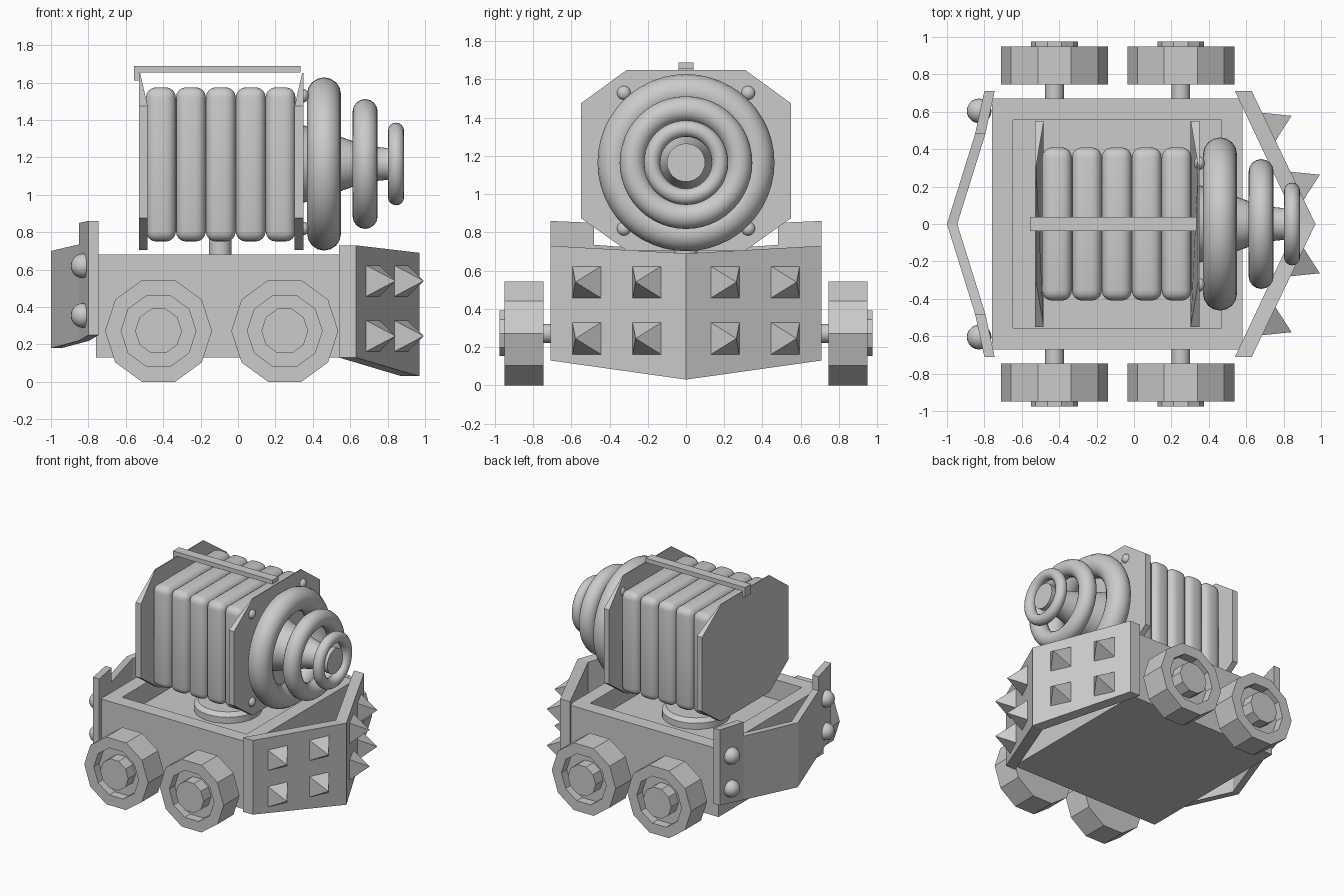
import bpy, bmesh
from math import pi, cos, sin
from mathutils import Matrix, Vector

if "Cube" in bpy.data.objects:
    bpy.data.objects.remove(bpy.data.objects["Cube"])


def finish(name, bm, loc=(0, 0, 0), rot=(0, 0, 0), smooth=False):
    bmesh.ops.recalc_face_normals(bm, faces=bm.faces)
    me = bpy.data.meshes.new(name)
    bm.to_mesh(me)
    bm.free()
    ob = bpy.data.objects.new(name, me)
    bpy.context.collection.objects.link(ob)
    ob.location, ob.rotation_euler = loc, rot
    if smooth:
        bpy.ops.object.select_all(action='DESELECT')
        ob.select_set(True)
        bpy.context.view_layer.objects.active = ob
        bpy.ops.object.shade_smooth_by_angle(angle=0.7)
    return ob


def box_bm(lo, hi):
    bm = bmesh.new()
    lo, hi = Vector(lo), Vector(hi)
    bmesh.ops.create_cube(bm, size=1, matrix=Matrix.Translation((lo + hi) / 2)
                          @ Matrix.Diagonal((*(hi - lo), 1)))
    return bm


def lathe(name, profile, n, loc, rot=(0, 0, 0), smooth=True, closed=False):
    """Revolve (radius, height) points around local z."""
    bm = bmesh.new()
    rings = []
    for r, h in profile:
        count = n if r > 0 else 1
        rings.append([bm.verts.new((r * cos(2 * pi * i / n), r * sin(2 * pi * i / n), h))
                      for i in range(count)])
    pairs = list(zip(rings, rings[1:])) + ([(rings[-1], rings[0])] if closed else [])
    for a, b in pairs:
        for i in range(n):
            j = (i + 1) % n
            quad = [a[i % len(a)], a[j % len(a)], b[j % len(b)], b[i % len(b)]]
            bm.faces.new(list(dict.fromkeys(quad)))
    return finish(name, bm, loc, rot, smooth)


def wall(name, cols):
    """Strip of wall through columns (outer x, inner x, y, bottom z, top z)."""
    bm = bmesh.new()
    loops = [[bm.verts.new(p) for p in ((xo, y, zb), (xo, y, zt), (xi, y, zt), (xi, y, zb))]
             for xo, xi, y, zb, zt in cols]
    for a, b in zip(loops, loops[1:]):
        for i in range(4):
            j = (i + 1) % 4
            bm.faces.new((a[i], a[j], b[j], b[i]))
    bm.faces.new(loops[0])
    bm.faces.new(loops[-1])
    return finish(name, bm)


AX = (0, pi / 2, 0)  # local z -> +x

# Chassis tub with recessed top
bm = box_bm((-0.76, -0.67, 0.13), (0.58, 0.67, 0.68))
top = [max(bm.faces, key=lambda f: f.calc_center_median().z)]
bmesh.ops.inset_region(bm, faces=top, thickness=0.16)
bmesh.ops.inset_region(bm, faces=top, thickness=0, depth=-0.16)
finish("chassis", bm)

# Turntable and post
lathe("turntable", [(0, 0), (0.25, 0), (0.25, 0.05), (0.22, 0.08), (0, 0.08)], 32, (-0.09, 0, 0.52))
lathe("post", [(0, 0), (0.06, 0), (0.06, 0.25), (0, 0.25)], 24, (-0.095, 0, 0.55))

# Wheels and axles
wheel = [(0, 0.745), (0.286, 0.745), (0.286, 0.95), (0.2, 0.95), (0.2, 0.88),
         (0.125, 0.88), (0.125, 0.975), (0, 0.975)]
for x, end in ((-0.425, "rear"), (0.25, "front")):
    lathe(end + "_axle", [(0, -0.76), (0.05, -0.76), (0.05, 0.76), (0, 0.76)], 16,
          (x, 0, 0.272), (pi / 2, 0, 0))
    for s, side in ((1, "left"), (-1, "right")):
        lathe(f"{end}_wheel_{side}", wheel, 10, (x, 0, 0.272), (-s * pi / 2, 0, 0), smooth=False)

# Front V-shaped ram plate
wall("ram_plate", [(0.63, 0.54, -0.71, 0.13, 0.73), (0.97, 0.875, 0, 0.03, 0.69),
                   (0.63, 0.54, 0.71, 0.13, 0.73)])

# Pyramid spikes on the ram
for s in (1, -1):
    normal = Vector((0.902, s * 0.432, 0))
    for y in (0.205, 0.52):
        for z in (0.54, 0.245):
            base = Vector((0.63 + (0.71 - y) * 0.479, s * y, z))
            bm = bmesh.new()
            bmesh.ops.create_cone(bm, cap_ends=True, segments=4, radius1=0.13, radius2=0,
                                  depth=0.15, matrix=Matrix.Translation((0, 0, 0.06))
                                  @ Matrix.Rotation(pi / 4, 4, 'Z'))
            spike = finish("ram_spike", bm, base)
            spike.rotation_euler = normal.to_track_quat('Z', 'Y').to_euler()

# Rear guard with raised end posts and domed bolts
wall("rear_guard", [(-0.85, -0.795, -0.48, 0.22, 0.735), (-1.0, -0.945, 0, 0.18, 0.70),
                    (-0.85, -0.795, 0.48, 0.22, 0.735)])


def dome(name, r, loc, scale):
    bm = bmesh.new()
    bmesh.ops.create_uvsphere(bm, u_segments=20, v_segments=12, radius=r)
    finish(name, bm, loc, smooth=True).scale = scale


for s in (1, -1):
    wall("rear_guard_post", [(-0.85, -0.795, s * 0.48, 0.22, 0.85),
                             (-0.80, -0.745, s * 0.71, 0.25, 0.86)])
    for z in (0.62, 0.355):
        dome("guard_bolt", 0.066, (-0.828, s * 0.605, z), (1, 1, 1))

# Octagonal end plates, thinned along the top on the inner side
octo = [(0.31, 0.705), (0.55, 0.875), (0.55, 1.475), (0.31, 1.65)]
octo += [(-y, z) for y, z in reversed(octo)]
for name, outer, inner in (("rear_plate", -0.53, -0.483), ("front_plate", 0.35, 0.303)):
    thin = outer + (inner - outer) * 0.15
    bm = bmesh.new()
    a = [bm.verts.new((outer, y, z)) for y, z in octo]
    b = [bm.verts.new((thin if z > 1.6 else inner, y, z)) for y, z in octo]
    bm.faces.new(a)
    bm.faces.new(b)
    for i in range(8):
        j = (i + 1) % 8
        bm.faces.new((a[i], a[j], b[j], b[i]))
    finish(name, bm)

# Coil pack of rounded slabs
for i in range(5):
    x = -0.412 + 0.16 * i
    bm = box_bm((x - 0.08, -0.41, 0.75), (x + 0.08, 0.41, 1.575))
    bmesh.ops.bevel(bm, geom=bm.edges[:], offset=0.055, segments=4, profile=0.5, affect='EDGES')
    finish("coil_slab", bm, smooth=True)

# Top strap with rear hook
finish("top_strap", box_bm((-0.555, -0.038, 1.655), (0.335, 0.038, 1.69)))
finish("strap_hook", box_bm((-0.555, -0.038, 1.61), (-0.528, 0.038, 1.66)))

# Emitter cone, rings and plate bolts
lathe("emitter_cone", [(0, 0.34), (0.21, 0.34), (0.145, 0.55), (0.12, 0.62), (0.09, 0.75),
                       (0.085, 0.80), (0.10, 0.83), (0.10, 0.87), (0, 0.87)], 32, (0, 0, 1.165), AX)
for x, R, r in ((0.46, 0.372, 0.091), (0.68, 0.28, 0.067), (0.845, 0.178, 0.043)):
    ring = [(R + r * cos(2 * pi * i / 16), r * sin(2 * pi * i / 16)) for i in range(16)]
    lathe("emitter_ring", ring, 48, (x, 0, 1.165), AX, closed=True)
for y in (0.325, -0.325):
    for z in (1.53, 0.82):
        dome("plate_bolt", 0.036, (0.35, y, z), (0.8, 1, 1))
